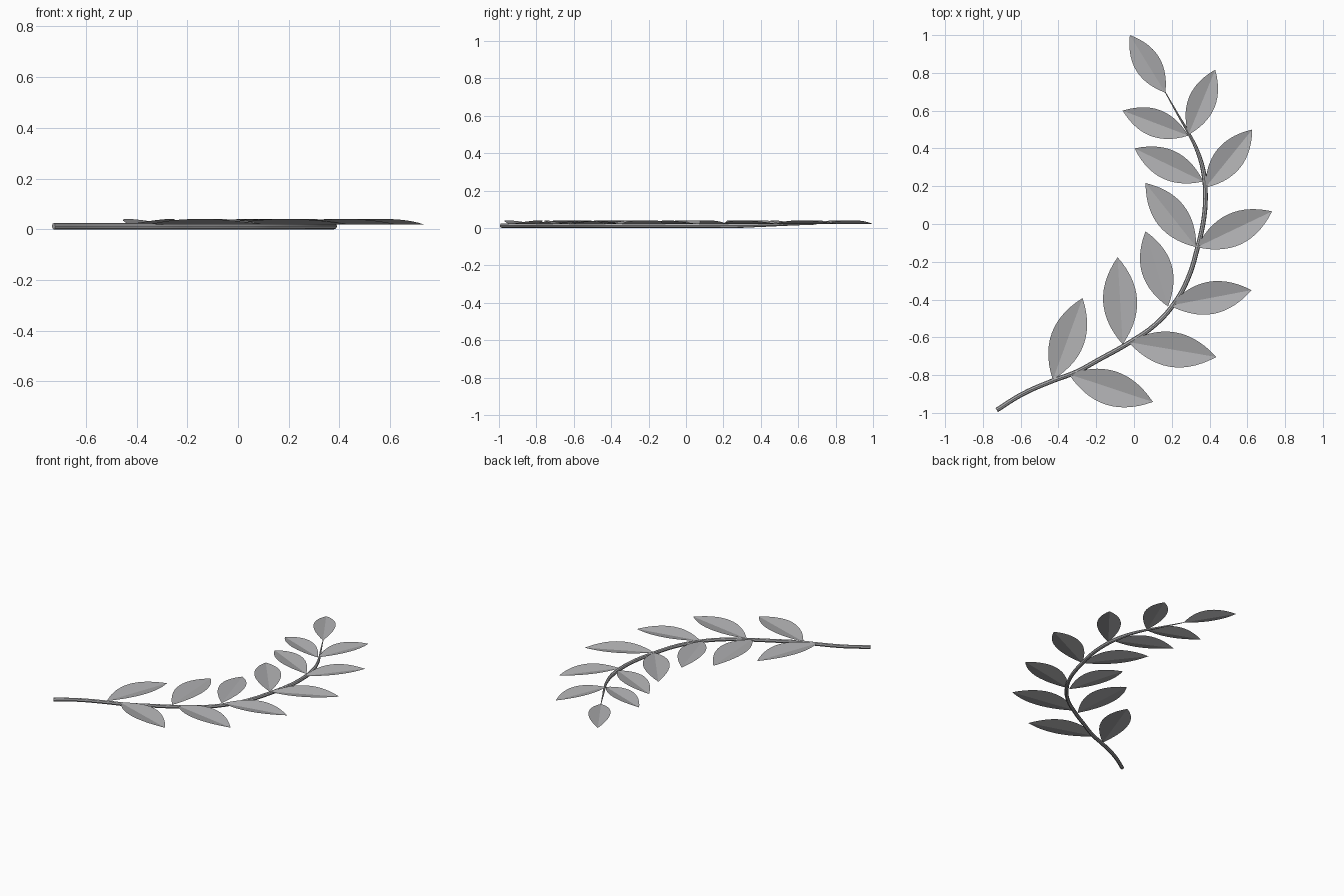
import bpy
import bmesh
from mathutils import Vector

cube = bpy.data.objects.get("Cube")
if cube:
    bpy.data.objects.remove(cube, do_unlink=True)

# One plain grey for the whole sprig
grey = bpy.data.materials.new("plain_grey")
grey.use_nodes = True
colour = (0.42, 0.42, 0.43, 1)
grey.diffuse_color = colour
grey.node_tree.nodes["Principled BSDF"].inputs["Base Color"].default_value = colour

STEM_RADIUS = 0.0125
LEAF_Z = 0.02
FOLD = 0.021
ROWS = 14


def make_stem(points):
    """Round stem along a smooth path, tapering over its last points."""
    curve = bpy.data.curves.new("stem", "CURVE")
    curve.dimensions = "3D"
    curve.bevel_depth = STEM_RADIUS
    curve.bevel_resolution = 2
    curve.resolution_u = 5
    curve.use_fill_caps = True
    spline = curve.splines.new("BEZIER")
    spline.bezier_points.add(len(points) - 1)
    for i, (point, (x, y)) in enumerate(zip(spline.bezier_points, points)):
        left = len(points) - 1 - i
        point.radius = min(1, 0.2 + 0.2 * left)
        point.co = (x, y, LEAF_Z - (LEAF_Z - STEM_RADIUS) * min(1, left / 4))
        point.handle_left_type = point.handle_right_type = "AUTO"
    curve.materials.append(grey)
    stem = bpy.data.objects.new("stem", curve)
    bpy.context.collection.objects.link(stem)
    bpy.ops.object.select_all(action="DESELECT")
    stem.select_set(True)
    bpy.context.view_layer.objects.active = stem
    bpy.ops.object.convert(target="MESH")
    bpy.ops.object.shade_smooth_by_angle()


def make_leaf(name, base, tip):
    """Pointed oval sheet folded along its midrib, with raised edges."""
    base, tip = Vector(base), Vector(tip)
    along = tip - base
    side = Vector((-along.y, along.x)) * 0.195
    bm = bmesh.new()
    rows = []
    for i in range(ROWS + 1):
        t = i / ROWS
        bulge = 4 * t * (1 - t)
        centre = base + along * t
        middle = bm.verts.new((*centre, LEAF_Z))
        if i in (0, ROWS):
            rows.append((middle, middle, middle))
            continue
        edges = [bm.verts.new((*(centre + side * bulge * s), LEAF_Z + FOLD * bulge))
                 for s in (1, -1)]
        rows.append((edges[0], middle, edges[1]))
    for a, b in zip(rows, rows[1:]):
        for k in (0, 1):
            loop = dict.fromkeys((a[k], a[k + 1], b[k + 1], b[k]))
            bm.faces.new(list(loop))
    bm.normal_update()
    for face in bm.faces:
        if face.normal.z < 0:
            face.normal_flip()
    mesh = bpy.data.meshes.new(name)
    bm.to_mesh(mesh)
    bm.free()
    mesh.materials.append(grey)
    bpy.context.collection.objects.link(bpy.data.objects.new(name, mesh))


# Stem from the cut end to the thin end
make_stem([
    (-0.727, -0.985), (-0.59, -0.90), (-0.43, -0.83), (-0.31, -0.785),
    (-0.18, -0.715), (-0.02, -0.625), (0.11, -0.535), (0.21, -0.425),
    (0.285, -0.29), (0.335, -0.13), (0.37, 0.03), (0.378, 0.16),
    (0.367, 0.28), (0.336, 0.385), (0.29, 0.48), (0.235, 0.575), (0.166, 0.697),
])

# Leaves on the inner side of the bend, base then tip
inner = [
    ((-0.43, -0.825), (-0.272, -0.392)),
    ((-0.06, -0.637), (-0.087, -0.176)),
    ((0.18, -0.437), (0.061, -0.039)),
    ((0.33, -0.123), (0.061, 0.217)),
    ((0.367, 0.225), (0.003, 0.40)),
    ((0.288, 0.468), (-0.06, 0.60)),
]
# Leaves on the outer side
outer = [
    ((-0.345, -0.795), (0.10, -0.942)),
    ((-0.03, -0.625), (0.436, -0.704)),
    ((0.19, -0.432), (0.622, -0.35)),
    ((0.333, -0.123), (0.731, 0.067)),
    ((0.377, 0.192), (0.626, 0.50)),
    ((0.288, 0.472), (0.43, 0.817)),
]
for label, leaves in (("inner_leaf", inner), ("outer_leaf", outer)):
    for n, (base, tip) in enumerate(leaves, 1):
        make_leaf(f"{label}_{n}", base, tip)
make_leaf("end_leaf", (0.166, 0.695), (-0.022, 1.0))
